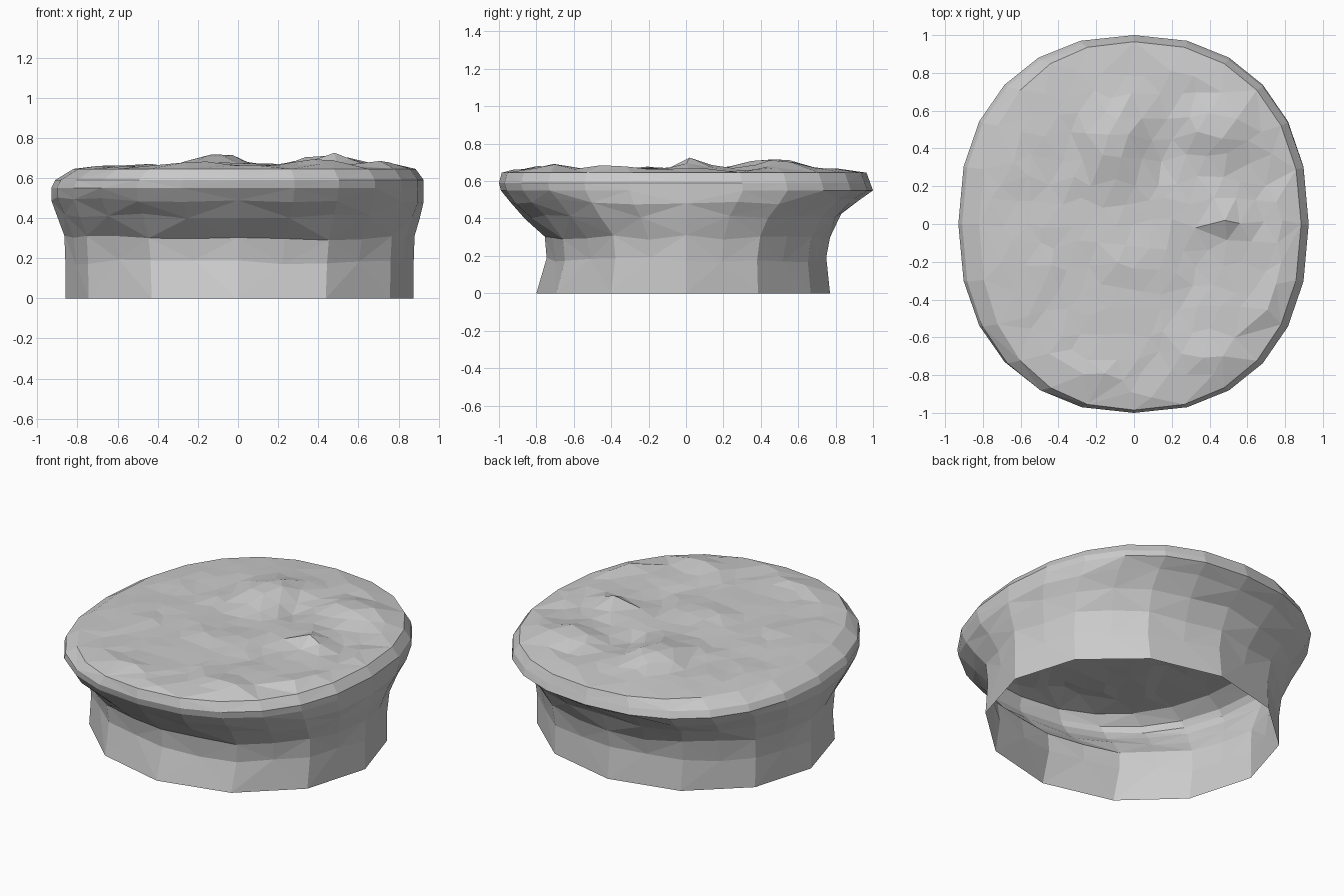
import bpy, math, random
from mathutils import Vector, geometry

if "Cube" in bpy.data.objects:
    bpy.data.objects.remove(bpy.data.objects["Cube"])

random.seed(4)
SIDES = 24

# z, left, right, front, back extents, squareness power, corner cut (1 = 12-sided)
RINGS = [
    (0.00, -0.860, 0.875, -0.80, 0.77, 1.00, 1.0),
    (0.18, -0.860, 0.875, -0.745, 0.75, 0.98, 0.9),
    (0.30, -0.865, 0.88, -0.755, 0.77, 0.96, 0.7),
    (0.41, -0.900, 0.905, -0.86, 0.83, 0.92, 0.3),
    (0.49, -0.930, 0.925, -0.94, 0.925, 0.90, 0.0),
    (0.55, -0.930, 0.925, -0.99, 1.00, 0.88, 0.0),
    (0.59, -0.910, 0.925, -1.00, 0.985, 0.88, 0.0),
    (0.645, -0.82, 0.885, -0.985, 0.965, 0.89, 0.0),
]


def ring(z, left, right, front, back, power, cut):
    """Slightly squared oval outline; cut pulls every second point onto its chord"""
    pts = []
    for i in range(SIDES):
        a = 2 * math.pi * i / SIDES
        c, s = round(math.cos(a), 6), round(math.sin(a), 6)
        x = math.copysign(abs(c) ** power, c) * (right if c > 0 else -left)
        y = math.copysign(abs(s) ** power, s) * (back if s > 0 else -front)
        pts.append(Vector((x, y, z)))
    for i in range(1, SIDES, 2):
        chord = (pts[i - 1] + pts[(i + 1) % SIDES]) / 2
        pts[i] = pts[i].lerp(chord, cut)
    return pts


def make(name, verts, faces):
    mesh = bpy.data.meshes.new(name)
    mesh.from_pydata([tuple(v) for v in verts], [], faces)
    mesh.validate()
    obj = bpy.data.objects.new(name, mesh)
    bpy.context.collection.objects.link(obj)
    return obj


# Open-bottomed band flaring into the crown's overhanging edge
rings = [ring(*r) for r in RINGS]
for r in rings[1:-3]:
    for p in r:
        p.z += random.uniform(-0.015, 0.015)
verts, faces = [p for r in rings for p in r], []
for k in range(len(rings) - 1):
    for i in range(SIDES):
        j = (i + 1) % SIDES
        a, b = k * SIDES + i, k * SIDES + j
        c, d = b + SIDES, a + SIDES
        if (i + k) % 2:
            faces += [(a, b, d), (b, c, d)]
        else:
            faces += [(a, b, c), (a, c, d)]
make("band_and_brim", verts, faces)

# Crumpled crown top: x, y, x radius, y radius, height of each fold
FOLDS = [
    (-0.10, 0.45, 0.15, 0.17, 0.068),
    (0.46, 0.03, 0.11, 0.10, 0.065),
    (0.45, 0.50, 0.17, 0.12, 0.060),
    (0.05, -0.20, 0.16, 0.12, 0.025),
    (-0.50, -0.25, 0.15, 0.15, 0.012),
    (-0.20, -0.78, 0.14, 0.08, 0.025),
    (0.38, -0.70, 0.12, 0.10, 0.035),
    (0.74, -0.45, 0.10, 0.16, 0.015),
    (0.14, 0.40, 0.08, 0.16, -0.030),
    (0.30, -0.25, 0.14, 0.20, -0.012),
    (0.66, 0.20, 0.08, 0.20, -0.020),
]


def height(x, y):
    z = 0.660 + 0.008 * x + random.uniform(-0.006, 0.006)
    for fx, fy, rx, ry, h in FOLDS:
        z += h * math.exp(-((x - fx) / rx) ** 2 - ((y - fy) / ry) ** 2)
    return z


rim = rings[-1]
flat = [Vector((p.x, p.y)) for p in rim]
STEP = 0.115
for iy in range(-8, 9):
    for ix in range(-8, 9):
        x = (ix + 0.5 * (iy % 2)) * STEP + random.uniform(-0.03, 0.03)
        y = iy * STEP + random.uniform(-0.03, 0.03)
        if math.hypot((x - 0.03) / 0.85, (y + 0.01) / 0.97) < 0.94:
            flat.append(Vector((x, y)))
out = geometry.delaunay_2d_cdt(flat, [], [], 0, 1e-5)
top = []
for p, src in zip(out[0], out[3]):
    on_rim = src and src[0] < SIDES
    top.append(rim[src[0]] if on_rim else Vector((p.x, p.y, height(p.x, p.y))))
make("crown_top", top, [tuple(f) for f in out[2]])
